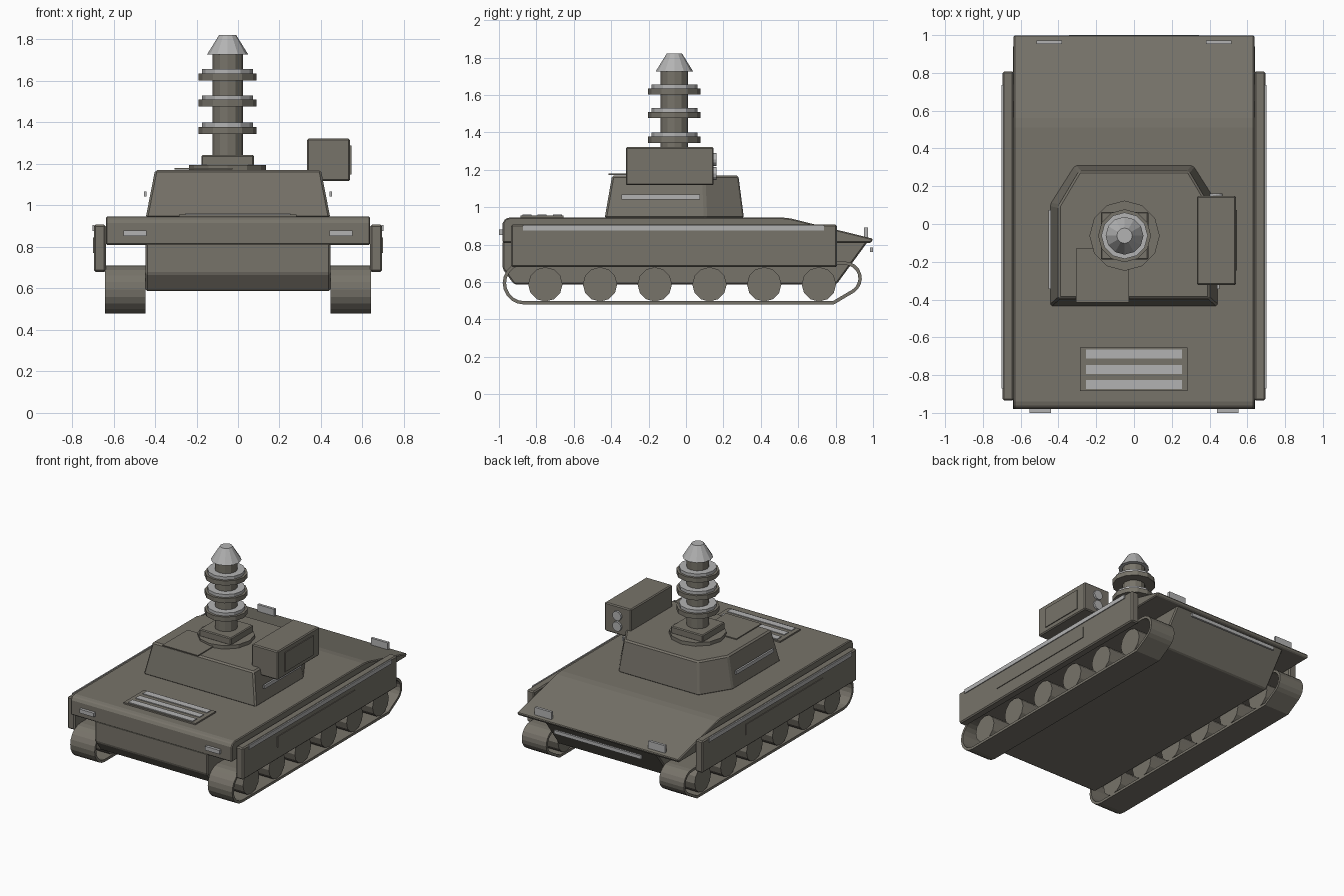
import bpy, bmesh, math
from mathutils import Matrix

if "Cube" in bpy.data.objects:
    bpy.data.objects.remove(bpy.data.objects["Cube"])


def material(name, col):
    m = bpy.data.materials.new(name)
    m.diffuse_color = (*col, 1)
    m.use_nodes = True
    m.node_tree.nodes["Principled BSDF"].inputs["Base Color"].default_value = m.diffuse_color
    return m


DRAB = material("drab_olive", (0.185, 0.172, 0.143))
GREY = material("light_grey", (0.45, 0.45, 0.45))


def finish(name, bm, mat, bevel=0):
    bmesh.ops.recalc_face_normals(bm, faces=bm.faces)
    me = bpy.data.meshes.new(name)
    bm.to_mesh(me)
    bm.free()
    ob = bpy.data.objects.new(name, me)
    bpy.context.collection.objects.link(ob)
    me.materials.append(mat)
    if bevel:
        mod = ob.modifiers.new("bevel", 'BEVEL')
        mod.width, mod.segments, mod.limit_method = bevel, 1, 'ANGLE'
    return ob


def box(name, x, y, z, mat=DRAB, bevel=0):
    bm = bmesh.new()
    bmesh.ops.create_cube(bm, size=1)
    for v in bm.verts:
        for i, (a, b) in enumerate((x, y, z)):
            v.co[i] = (a + b) / 2 + v.co[i] * (b - a)
    return finish(name, bm, mat, bevel)


def loft(name, rings, mat=DRAB, bevel=0, caps=True):
    """Join equal-length point rings; without caps the last joins the first."""
    bm = bmesh.new()
    vs = [[bm.verts.new(p) for p in r] for r in rings]
    n = len(vs[0])
    pairs = list(zip(vs, vs[1:])) + ([] if caps else [(vs[-1], vs[0])])
    for a, b in pairs:
        for i in range(n):
            j = (i + 1) % n
            bm.faces.new((a[i], a[j], b[j], b[i]))
    if caps:
        bm.faces.new(vs[0])
        bm.faces.new(vs[-1])
    return finish(name, bm, mat, bevel)


def side_profile(name, pts, half, bevel=0):
    return loft(name, [[(x, y, z) for y, z in pts] for x in (-half, half)], bevel=bevel)


def cylinder(name, centre, r1, r2, depth, axis='Z', mat=DRAB, sides=12):
    bm = bmesh.new()
    rot = {'Z': Matrix(), 'X': Matrix.Rotation(math.pi / 2, 4, 'Y'),
           'Y': Matrix.Rotation(-math.pi / 2, 4, 'X')}[axis]
    bmesh.ops.create_cone(bm, cap_ends=True, segments=sides, radius1=r1, radius2=r2,
                          depth=depth, matrix=Matrix.Translation(centre) @ rot)
    return finish(name, bm, mat)


# Hull: wide upper deck with sloped rear, narrow lower tub
side_profile("upper_hull", [(-0.98, 0.81), (-0.98, 0.915), (-0.967, 0.938), (-0.94, 0.946),
                            (0.51, 0.946), (0.56, 0.94), (1.0, 0.832), (0.99, 0.81)], 0.637, 0.006)
side_profile("lower_hull", [(-0.98, 0.82), (-0.98, 0.67), (-0.92, 0.588),
                            (0.805, 0.588), (0.975, 0.82)], 0.445, 0.008)


def track_loop(x, t):
    """Side outline of the track, moved inward by t."""
    pts = []
    for k in range(11):
        a = math.radians(90 + 18 * k)
        pts.append((x, -0.865 + (0.115 - t) * math.cos(a), 0.595 + (0.115 - t) * math.sin(a)))
    pts.append((x, 0.79 - 0.3 * t, 0.48 + t))
    for k in range(9):
        a = math.radians(-58 + 18.5 * k)
        pts.append((x, 0.85 + (0.09 - t) * math.cos(a), 0.62 + (0.09 - t) * math.sin(a)))
    return pts


# Running gear, skirts and lamps on both sides
for s, tag in ((-1, "left"), (1, "right")):
    def span(a, b):
        return tuple(sorted((s * a, s * b)))
    loft("track_" + tag, [track_loop(s * 0.447, 0), track_loop(s * 0.64, 0),
                          track_loop(s * 0.64, 0.018), track_loop(s * 0.447, 0.018)], caps=False)
    for i in range(6):
        cylinder("road_wheel_" + tag, (s * 0.54, -0.752 + i * 0.2925, 0.588),
                 0.092, 0.092, 0.18, 'X')
    box("skirt_" + tag, span(0.637, 0.695), (-0.935, 0.807), (0.68, 0.907), bevel=0.008)
    box("skirt_stripe_" + tag, span(0.692, 0.701), (-0.872, 0.737), (0.877, 0.906), GREY)
    box("skirt_panel_" + tag, span(0.692, 0.700), (-0.55, 0.32), (0.77, 0.845))
    box("front_lamp_" + tag, span(0.44, 0.553), (-1.0, -0.975), (0.852, 0.88), GREY)
    box("rear_lamp_" + tag, span(0.382, 0.515), (0.953, 0.972), (0.835, 0.892), GREY)
    box("turret_stripe_" + tag, span(0.44, 0.453), (-0.345, 0.075), (1.042, 1.067), GREY)

box("rear_strip", (-0.345, 0.345), (0.985, 1.0), (0.76, 0.785), GREY)

# Engine grille on the front deck
box("grille_plate", (-0.285, 0.283), (-0.885, -0.655), (0.94, 0.956))
for y in (-0.688, -0.77, -0.85):
    box("grille_bar", (-0.255, 0.253), (y - 0.024, y + 0.024), (0.95, 0.961), GREY)

# Turret with tapered walls and clipped rear corners
base = [(-0.445, -0.435), (0.445, -0.435), (0.445, 0.105), (0.315, 0.31), (-0.315, 0.31), (-0.445, 0.105)]
top = [(-0.4, -0.395), (0.4, -0.395), (0.4, 0.095), (0.29, 0.28), (-0.29, 0.28), (-0.4, 0.095)]
loft("turret", [[(x, y, 0.94) for x, y in base], [(x, y, 1.17) for x, y in top]], bevel=0.01)
box("hatch", (-0.307, -0.027), (-0.415, -0.13), (1.173, 1.18))

# Side sensor box with lenses at the back
box("sensor_box", (0.333, 0.54), (-0.322, 0.148), (1.118, 1.322), bevel=0.007)
box("sensor_side_panel", (0.535, 0.546), (-0.245, 0.075), (1.15, 1.288))
for z in (1.255, 1.18):
    cylinder("lens", (0.435, 0.152, z), 0.034, 0.034, 0.02, 'Y', GREY)

# Mast: base ring, square foot, column, collars and cap
mx, my = -0.05, -0.062
cylinder("mast_ring", (mx, my, 1.18), 0.186, 0.186, 0.03)
box("mast_foot", (mx - 0.126, mx + 0.126), (my - 0.126, my + 0.126), (1.19, 1.243), bevel=0.006)
cylinder("mast_column", (mx, my, 1.485), 0.074, 0.074, 0.49)
for z in (1.345, 1.477, 1.603):
    cylinder("collar", (mx, my, z + 0.016), 0.14, 0.14, 0.033)
    cylinder("collar_top", (mx, my, z + 0.042), 0.123, 0.123, 0.024, mat=GREY)
cylinder("mast_cap", (mx, my, 1.774), 0.1, 0.041, 0.095, mat=GREY)
